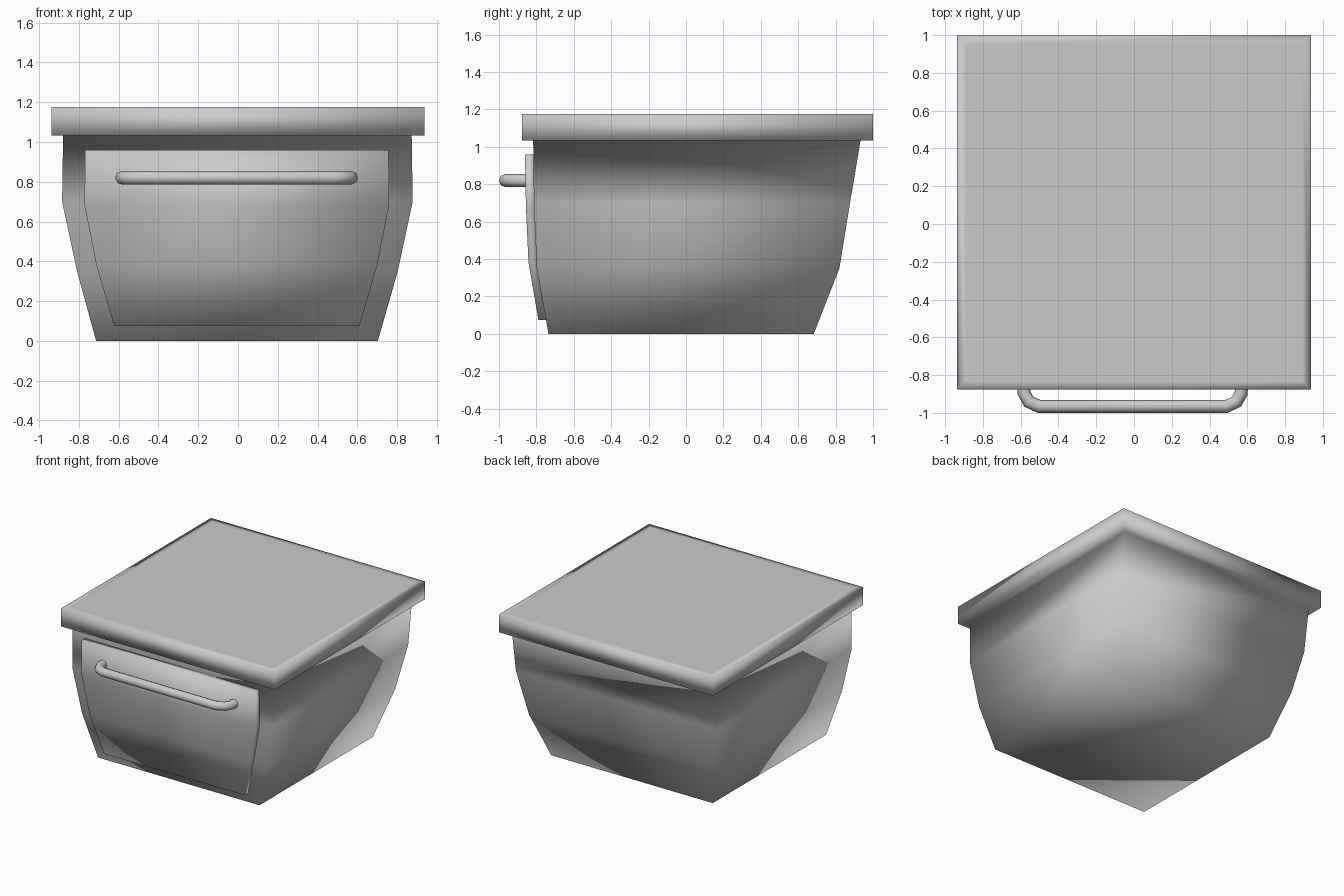
import bpy

if "Cube" in bpy.data.objects:
    bpy.data.objects.remove(bpy.data.objects["Cube"])


def loft(name, rings):
    """Closed smooth mesh through a stack of four-cornered rings."""
    verts = [v for r in rings for v in r]
    faces = [(3, 2, 1, 0)]
    for i in range(len(rings) - 1):
        a, b = i * 4, i * 4 + 4
        for k in range(4):
            n = (k + 1) % 4
            faces.append((a + k, a + n, b + n, b + k))
    t = len(verts) - 4
    faces.append((t, t + 1, t + 2, t + 3))
    me = bpy.data.meshes.new(name)
    me.from_pydata(verts, [], faces)
    me.shade_smooth()
    ob = bpy.data.objects.new(name, me)
    bpy.context.collection.objects.link(ob)
    return ob


def ring(cx, half, front, back, z):
    return [(cx - half, front, z), (cx + half, front, z),
            (cx + half, back, z), (cx - half, back, z)]


# Flared body running into the overhanging top slab
loft("cabinet_body", [
    ring(-0.005, 0.708, -0.735, 0.683, 0.0),
    ring(-0.003, 0.806, -0.798, 0.820, 0.35),
    ring(-0.003, 0.881, -0.813, 0.877, 0.70),
    ring(-0.003, 0.876, -0.817, 0.933, 1.033),
    ring(0, 0.938, -0.877, 1.0, 1.033),
    ring(0, 0.938, -0.877, 1.0, 1.176),
    ring(0, 0.89, -0.829, 0.952, 1.176),
])

# Drawer front following the curve of the body
loft("drawer_front", [
    ring(-0.006, 0.616, -0.789, -0.742, 0.075),
    ring(-0.006, 0.706, -0.842, -0.794, 0.38),
    ring(-0.006, 0.765, -0.856, -0.808, 0.68),
    ring(-0.006, 0.763, -0.861, -0.812, 0.96),
])

# Bent bar handle
half = [(0.575, -0.83), (0.575, -0.895), (0.55, -0.941), (0.495, -0.966)]
path = [(-x, y) for x, y in half] + half[::-1]
cu = bpy.data.curves.new("drawer_handle", 'CURVE')
cu.dimensions = '3D'
cu.bevel_depth = 0.035
cu.bevel_resolution = 2
cu.use_fill_caps = True
sp = cu.splines.new('POLY')
sp.points.add(len(path) - 1)
for p, (x, y) in zip(sp.points, path):
    p.co = (x - 0.007, y, 0.82, 1)
sp.use_smooth = True
handle = bpy.data.objects.new("drawer_handle", cu)
bpy.context.collection.objects.link(handle)
